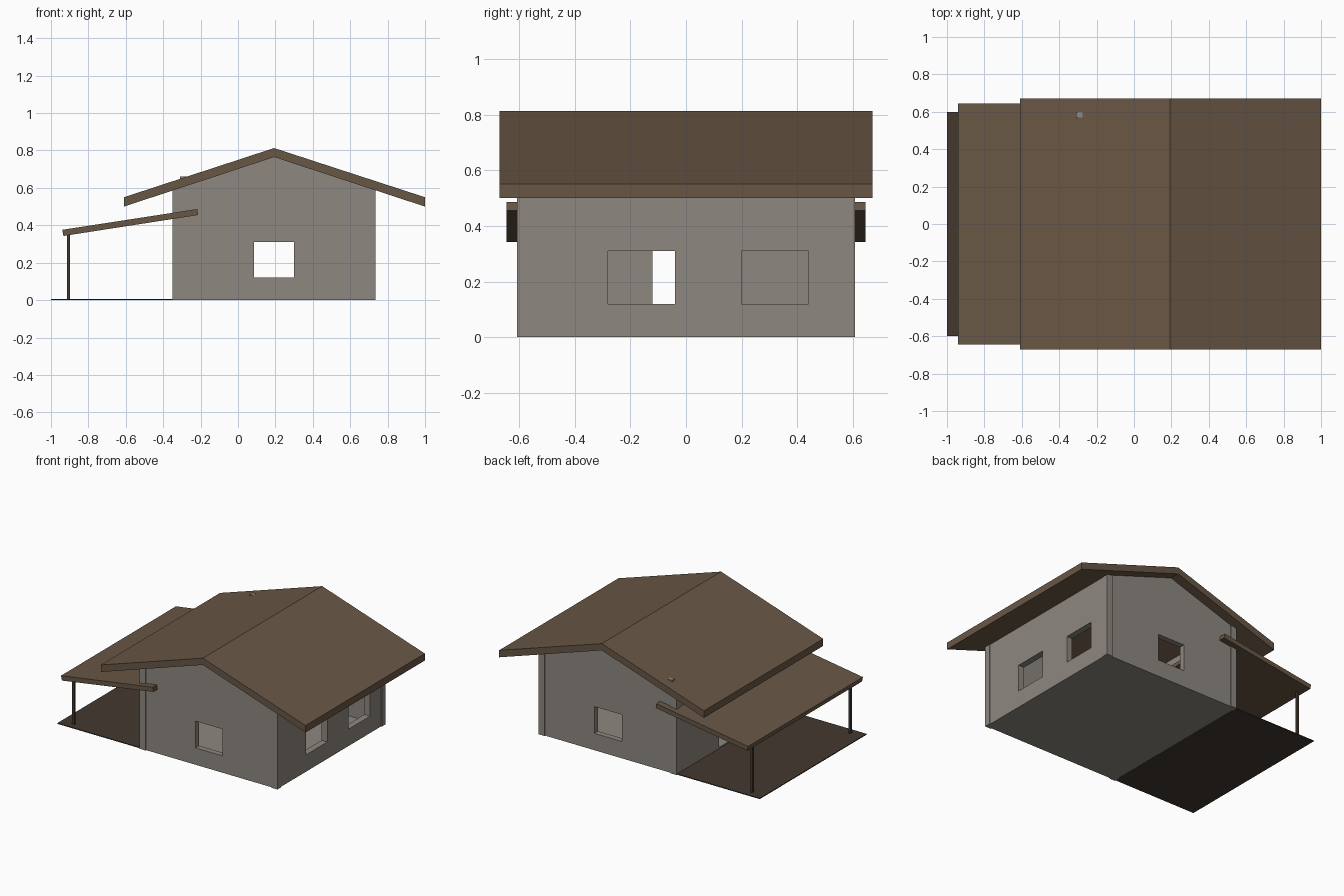
import bpy, bmesh

if "Cube" in bpy.data.objects:
    bpy.data.objects.remove(bpy.data.objects["Cube"])


def material(name, rgb):
    m = bpy.data.materials.new(name)
    m.diffuse_color = (*rgb, 1)
    m.use_nodes = True
    m.node_tree.nodes["Principled BSDF"].inputs["Base Color"].default_value = m.diffuse_color
    return m


WALL = material("wall_grey", (0.27, 0.245, 0.215))
ROOF = material("roof_brown", (0.14, 0.095, 0.06))
DARK = material("dark_timber", (0.055, 0.04, 0.029))


def prism(name, profile, y0, y1, mat):
    """Extrude an (x, z) profile along y."""
    bm = bmesh.new()
    face = bm.faces.new([bm.verts.new((x, y0, z)) for x, z in profile])
    ext = bmesh.ops.extrude_face_region(bm, geom=[face])
    moved = [v for v in ext["geom"] if isinstance(v, bmesh.types.BMVert)]
    bmesh.ops.translate(bm, verts=moved, vec=(0, y1 - y0, 0))
    bmesh.ops.recalc_face_normals(bm, faces=bm.faces)
    mesh = bpy.data.meshes.new(name)
    bm.to_mesh(mesh)
    bm.free()
    mesh.materials.append(mat)
    ob = bpy.data.objects.new(name, mesh)
    bpy.context.collection.objects.link(ob)
    return ob


def box(name, x0, x1, y0, y1, z0, z1, mat):
    return prism(name, [(x0, z0), (x1, z0), (x1, z1), (x0, z1)], y0, y1, mat)


def cut(target, x0, x1, y0, y1, z0, z1):
    """Subtract a box from the target and discard the cutter."""
    cutter = box("cutter", x0, x1, y0, y1, z0, z1, WALL)
    cutter.hide_render = True
    mod = target.modifiers.new("opening", 'BOOLEAN')
    mod.operation = 'DIFFERENCE'
    mod.solver = 'EXACT'
    mod.object = cutter
    bpy.context.view_layer.objects.active = target
    bpy.ops.object.modifier_apply(modifier=mod.name)
    bpy.data.objects.remove(cutter)


# House shell: gabled block, hollowed above a thin floor
walls = prism("house_walls", [(-0.345, 0), (0.73, 0), (0.73, 0.60),
                              (0.193, 0.78), (-0.345, 0.60)], -0.6, 0.6, WALL)
cut(walls, -0.30, 0.685, -0.56, 0.56, 0.01, 1.0)

# Front and back windows, right-hand windows, porch doorway
cut(walls, 0.085, 0.30, -0.8, 0.8, 0.12, 0.31)
for y0 in (-0.28, 0.20):
    cut(walls, 0.6, 0.9, y0, y0 + 0.24, 0.12, 0.31)
cut(walls, -0.45, -0.2, -0.12, 0.12, 0.01, 0.40)

# Corner posts, slightly proud of the walls
for side, x0 in (("left", -0.35), ("right", 0.688)):
    for end, y0 in (("front", -0.607), ("back", 0.565)):
        box(f"{end}_{side}_corner_post", x0, x0 + 0.047, y0, y0 + 0.042, 0, 0.595, WALL)

# Main gabled roof
prism("main_roof", [(-0.61, 0.50), (0.193, 0.765), (1.0, 0.50),
                    (1.0, 0.55), (0.193, 0.813), (-0.61, 0.55)], -0.67, 0.67, ROOF)

# Small stub poking through the roof
box("roof_stub", -0.31, -0.275, 0.57, 0.60, 0.55, 0.66, WALL)

# Porch: lean-to roof, floor and two thin posts
prism("porch_roof", [(-0.933, 0.343), (-0.213, 0.455), (-0.218, 0.487), (-0.94, 0.376)],
      -0.645, 0.645, ROOF)
box("porch_floor", -1.0, -0.35, -0.6, 0.6, 0, 0.006, DARK)
for end, y in (("front", -0.55), ("back", 0.55)):
    box(f"{end}_porch_post", -0.913, -0.897, y - 0.008, y + 0.008, 0, 0.355, DARK)
